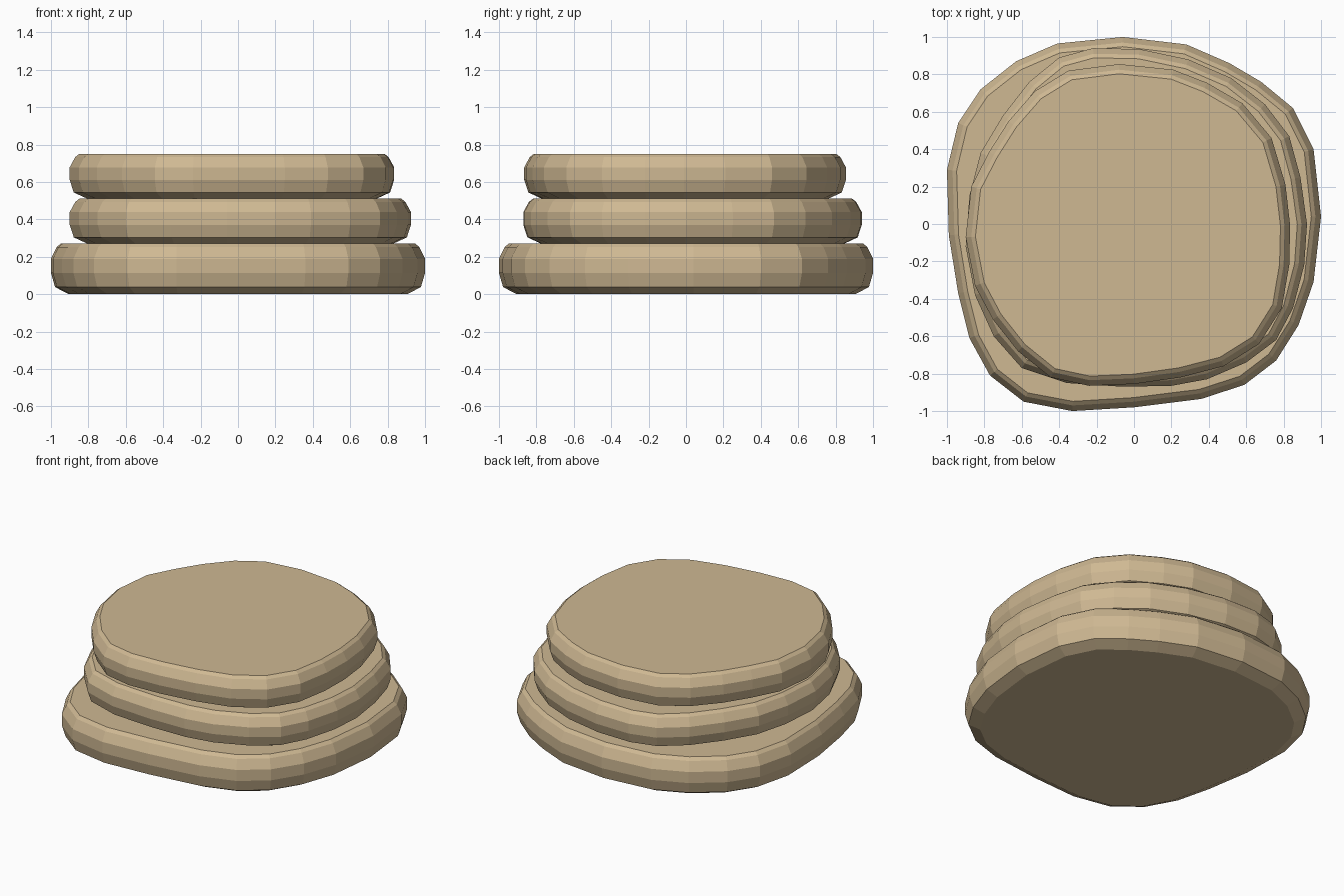
import bpy, bmesh
from mathutils import Vector

if "Cube" in bpy.data.objects:
    bpy.data.objects.remove(bpy.data.objects["Cube"])

stone = bpy.data.materials.new("sandy stone")
stone.diffuse_color = (0.62, 0.48, 0.29, 1)
stone.use_nodes = True
stone.node_tree.nodes["Principled BSDF"].inputs["Base Color"].default_value = stone.diffuse_color

# Outlines seen from above, clockwise from the back
LOWER = [(-.06, 1), (.28, .96), (.51, .86), (.68, .76), (.85, .62), (.96, .40),
         (1, .04), (.96, -.31), (.88, -.54), (.76, -.73), (.59, -.86), (.36, -.935),
         (0, -.98), (-.33, -1), (-.59, -.95), (-.77, -.81), (-.88, -.61), (-.94, -.37),
         (-.99, -.06), (-1, .29), (-.94, .54), (-.82, .72), (-.63, .87), (-.41, .965)]
MIDDLE = [(-.22, .94), (.03, .935), (.29, .88), (.52, .78), (.70, .64), (.83, .47),
          (.89, .25), (.925, 0), (.91, -.22), (.85, -.45), (.76, -.62), (.60, -.74),
          (.39, -.83), (.20, -.865), (-.06, -.87), (-.36, -.85), (-.60, -.77), (-.75, -.60),
          (-.85, -.38), (-.90, -.12), (-.88, .15), (-.82, .38), (-.70, .58), (-.56, .76),
          (-.40, .89)]
UPPER = [(-.08, .855), (.21, .825), (.39, .755), (.58, .645), (.735, .46), (.81, .21),
         (.835, -.01), (.83, -.22), (.79, -.45), (.67, -.64), (.48, -.76), (.25, -.82),
         (0, -.855), (-.24, -.865), (-.445, -.82), (-.62, -.68), (-.755, -.51), (-.85, -.33),
         (-.90, -.07), (-.87, .20), (-.775, .385), (-.67, .55), (-.53, .71), (-.35, .82)]

# Rounded rim: (fraction of height, inset)
RIM = [(0, .095), (.14, .022), (.42, 0), (.70, 0), (.93, .03), (1, .052)]


def inset_point(pts, i, d):
    """Move a corner of a clockwise outline inwards by d."""
    p = Vector(pts[i])
    a = (p - Vector(pts[i - 1])).normalized()
    b = (Vector(pts[(i + 1) % len(pts)]) - p).normalized()
    t = (a + b).normalized()
    return p + Vector((t.y, -t.x)) * d


def slab(name, pts, z0, z1):
    bm = bmesh.new()
    n = len(pts)
    rings = []
    for f, d in RIM:
        z = z0 + f * (z1 - z0)
        rings.append([bm.verts.new((*inset_point(pts, i, d), z)) for i in range(n)])
    for lo, hi in zip(rings, rings[1:]):
        for i in range(n):
            j = (i + 1) % n
            bm.faces.new((lo[i], lo[j], hi[j], hi[i]))
    bm.faces.new(rings[0])
    bm.faces.new(rings[-1])
    bmesh.ops.recalc_face_normals(bm, faces=bm.faces)
    mesh = bpy.data.meshes.new(name)
    bm.to_mesh(mesh)
    bm.free()
    mesh.materials.append(stone)
    bpy.context.collection.objects.link(bpy.data.objects.new(name, mesh))


# Three stacked slabs
slab("lower_slab", LOWER, 0, .27)
slab("middle_slab", MIDDLE, .27, .51)
slab("upper_slab", UPPER, .51, .75)
